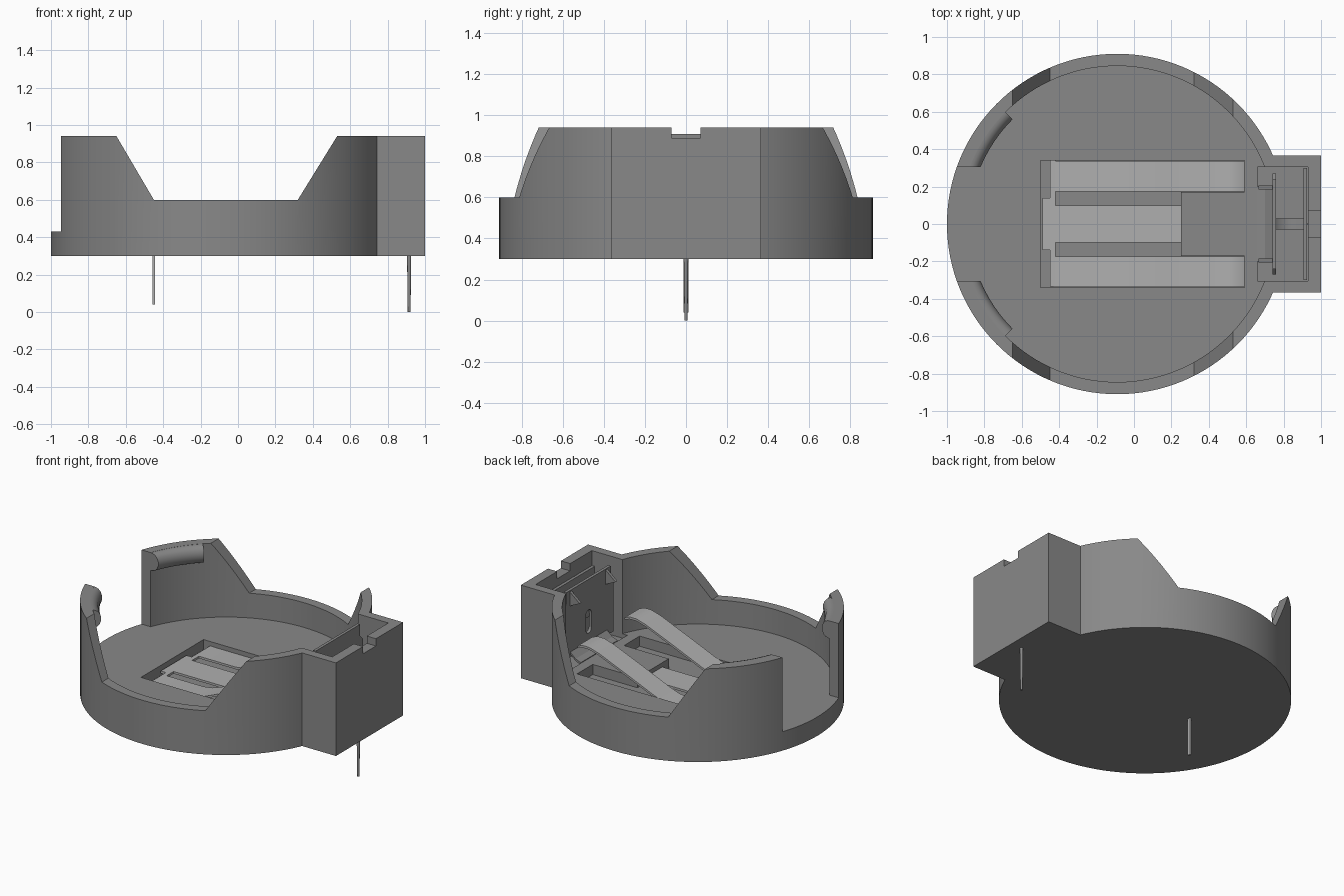
import bpy, bmesh, math
from mathutils import Vector

cube = bpy.data.objects.get("Cube")
if cube:
    bpy.data.objects.remove(cube, do_unlink=True)

CX, R_OUT, R_IN = -0.09, 0.91, 0.845      # round tray centre and radii
BOTTOM, FLOOR, TOP = 0.30, 0.43, 0.94


def material(name, value):
    m = bpy.data.materials.new(name)
    m.use_nodes = True
    col = (value, value, value, 1)
    m.diffuse_color = col
    m.node_tree.nodes["Principled BSDF"].inputs["Base Color"].default_value = col
    return m


GREY = material("mid grey", 0.25)
LIGHT = material("light grey", 0.43)


def finish(name, bm, mat):
    bmesh.ops.recalc_face_normals(bm, faces=bm.faces)
    me = bpy.data.meshes.new(name)
    bm.to_mesh(me)
    bm.free()
    me.materials.append(mat)
    ob = bpy.data.objects.new(name, me)
    bpy.context.collection.objects.link(ob)
    return ob


def prism(name, pts, axis, lo, hi, mat=GREY):
    """Extrude a 2D outline along an axis; the outline uses the other two axes in order."""
    bm = bmesh.new()

    def at(p, d):
        c = list(p)
        c.insert("xyz".index(axis), d)
        return bm.verts.new(c)
    a, b = [at(p, lo) for p in pts], [at(p, hi) for p in pts]
    bm.faces.new(a)
    bm.faces.new(b)
    for i in range(len(pts)):
        j = (i + 1) % len(pts)
        bm.faces.new((a[i], a[j], b[j], b[i]))
    return finish(name, bm, mat)


def box(name, x0, x1, y0, y1, z0, z1, mat=GREY):
    return prism(name, [(x0, y0), (x1, y0), (x1, y1), (x0, y1)], "z", z0, z1, mat)


def disc(name, x, y, r, z0, z1, n=128, mat=GREY):
    pts = [(x + r * math.cos(2 * math.pi * i / n), y + r * math.sin(2 * math.pi * i / n))
           for i in range(n)]
    return prism(name, pts, "z", z0, z1, mat)


def ribbon(name, path, y0, y1, t, mat):
    """Bent sheet metal strip: an x-z path given thickness t."""
    return prism(name, path + [(x, z - t) for x, z in reversed(path)], "y", y0, y1, mat)


def combine(target, tool, op="DIFFERENCE"):
    tool.hide_render = True
    mod = target.modifiers.new("combine", "BOOLEAN")
    mod.operation, mod.object, mod.solver = op, tool, "EXACT"
    dg = bpy.context.evaluated_depsgraph_get()
    dg.update()
    me = bpy.data.meshes.new_from_object(target.evaluated_get(dg))
    target.modifiers.clear()
    target.data = me
    bpy.data.objects.remove(tool, do_unlink=True)


def smooth(ob):
    bpy.ops.object.select_all(action="DESELECT")
    ob.select_set(True)
    bpy.context.view_layer.objects.active = ob
    bpy.ops.object.shade_smooth_by_angle(angle=math.radians(30))


# Holder body: round tray plus terminal housing
body = disc("holder_body", CX, 0, R_OUT, BOTTOM, TOP)
combine(body, box("housing", 0.6, 1.0, -0.365, 0.365, BOTTOM, TOP), "UNION")
combine(body, disc("cavity", CX, 0, R_IN, FLOOR, 1.1))
combine(body, box("pocket", 0.66, 0.93, -0.305, 0.305, 0.40, 1.1))
combine(body, box("wall_notch", 0.9, 1.1, -0.07, 0.07, 0.89, 1.1))
combine(body, box("entry_gap", -1.2, -0.6, -0.305, 0.305, FLOOR, 1.1))
# Lowered rim on both sides
combine(body, prism("rim_dip", [(-0.45, 0.60), (0.32, 0.60), (0.567, 1.0), (-0.685, 1.0)],
                    "y", -1.2, 1.2))
# Fork-shaped recess for the spring contact
combine(body, prism("recess", [(-0.5, -0.34), (0.59, -0.34), (0.59, -0.17), (0.25, -0.17),
                               (0.25, 0.17), (0.59, 0.17), (0.59, 0.34), (-0.5, 0.34)],
                    "z", 0.36, 0.6))
smooth(body)

# Rounded retaining lips beside the entry gap
LIP = [(0.855, TOP - 0.001), (0.835, TOP - 0.001), (0.815, 0.931), (0.80, 0.915),
       (0.791, 0.89), (0.791, 0.865), (0.80, 0.84), (0.815, 0.825), (0.855, 0.815)]
for side, label in ((1, "left"), (-1, "right")):
    bm = bmesh.new()
    rings = []
    for i in range(13):
        a = math.radians(135 + (158.4 - 135) * i / 12)
        ring = []
        for r, z in LIP:
            y = r * math.sin(a)
            x = r * math.cos(a)
            if i == 12:                       # end flush with the gap
                y, x = 0.305, -math.sqrt(r * r - 0.305 ** 2)
            ring.append(bm.verts.new((CX + x, side * y, z)))
        rings.append(ring)
    bm.faces.new(rings[0])
    bm.faces.new(rings[-1])
    for p, q in zip(rings, rings[1:]):
        for k in range(len(LIP)):
            m = (k + 1) % len(LIP)
            bm.faces.new((p[k], p[m], q[m], q[k]))
    smooth(finish("retaining_lip_" + label, bm, GREY))

# Spring contact: base strip, middle tongue, two rising arms
box("contact_base", -0.45, -0.42, -0.335, 0.34, 0.385, 0.40, LIGHT)
box("contact_tab", -0.49, -0.44, -0.14, 0.14, 0.385, 0.40, LIGHT)
box("contact_tongue", -0.43, 0.25, -0.10, 0.10, 0.385, 0.40, LIGHT)
ARM = [(-0.43, 0.40), (-0.14, 0.40), (-0.07, 0.41), (0.0, 0.435), (0.2, 0.52),
       (0.43, 0.615), (0.50, 0.635), (0.55, 0.635), (0.59, 0.62)]
for side, label in ((1, "left"), (-1, "right")):
    y0, y1 = sorted((side * 0.175, side * 0.338))
    smooth(ribbon("contact_arm_" + label, ARM, y0, y1, 0.015, LIGHT))
box("front_pin", -0.456, -0.444, -0.0125, 0.0125, 0.04, 0.39, LIGHT)

# Upright side contact plate with a slot
plate = prism("side_plate", [(-0.27, 0.45), (0.27, 0.45), (0.27, 0.80), (0.24, 0.83),
                             (0.24, 0.91), (-0.24, 0.91), (-0.24, 0.83), (-0.27, 0.80)],
              "x", 0.74, 0.76)
slot = [(0.03 * math.cos(a) , 0.62 + 0.03 * math.sin(a) + (0.05 if i < 9 else -0.05))
        for i, a in enumerate([math.pi * k / 8 for k in range(9)] +
                              [math.pi + math.pi * k / 8 for k in range(9)])]
combine(plate, prism("plate_slot", slot, "x", 0.7, 0.8))
ribbon("plate_foot", [(0.66, 0.435), (0.70, 0.45), (0.755, 0.50)], -0.20, 0.20, 0.015, GREY)
for side, label in ((1, "left"), (-1, "right")):
    y0, y1 = sorted((side * 0.185, side * 0.205))
    prism("plate_barb_" + label, [(0.665, 0.84), (0.75, 0.80), (0.75, 0.91)], "y", y0, y1)

# Rear terminal: back plate, bowed bridge and pin
box("terminal_plate", 0.905, 0.925, -0.30, 0.30, 0.40, 0.84)
BRIDGE = [(0.755, 0.66), (0.775, 0.72), (0.80, 0.755), (0.83, 0.775), (0.87, 0.78), (0.91, 0.78)]
smooth(ribbon("terminal_bridge", BRIDGE, -0.03, 0.03, 0.02, GREY))
pin = disc("rear_pin", 0.915, 0, 0.0125, 0.0, 0.41, 16)
bv = pin.data.vertices
for v in bv:                                   # tapered tip
    if v.co.z < 0.01:
        v.co.x, v.co.y = 0.915 + (v.co.x - 0.915) * 0.6, v.co.y * 0.6
smooth(pin)
